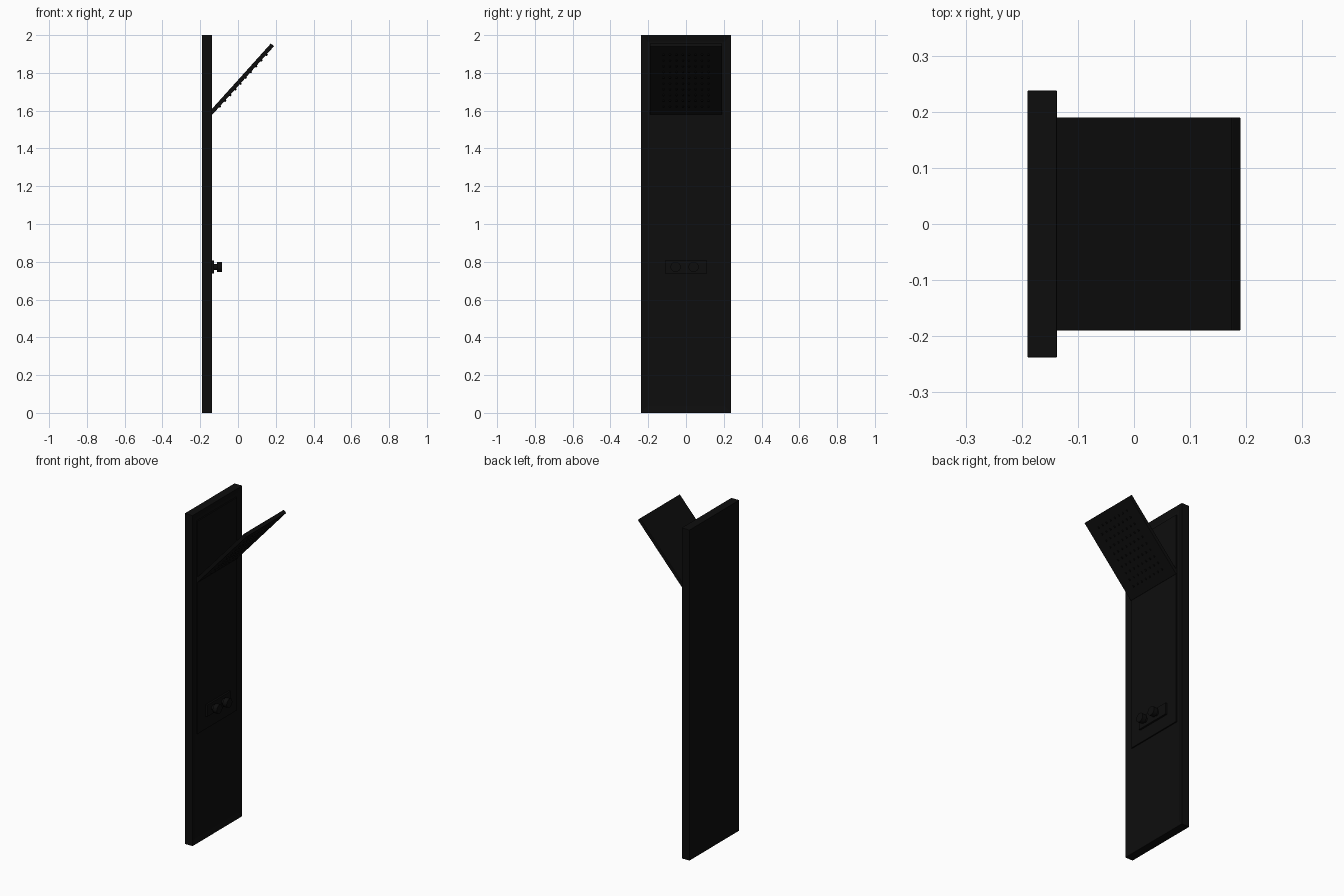
import bpy, bmesh, math
from mathutils import Matrix, Vector

cube = bpy.data.objects.get("Cube")
if cube:
    bpy.data.objects.remove(cube, do_unlink=True)

black = bpy.data.materials.new("satin_black")
black.use_nodes = True
black.diffuse_color = (0.004, 0.004, 0.004, 1)
black.node_tree.nodes["Principled BSDF"].inputs["Base Color"].default_value = (0.004, 0.004, 0.004, 1)


def finish(name, bm, bevel=0.0):
    mesh = bpy.data.meshes.new(name)
    bm.to_mesh(mesh)
    bm.free()
    mesh.materials.append(black)
    obj = bpy.data.objects.new(name, mesh)
    bpy.context.collection.objects.link(obj)
    if bevel:
        mod = obj.modifiers.new("soft_edges", "BEVEL")
        mod.width = bevel
        mod.segments = 2
    return obj


def add_box(bm, low, high):
    low, high = Vector(low), Vector(high)
    matrix = Matrix.Translation((low + high) / 2) @ Matrix.Diagonal((*(high - low), 1))
    return bmesh.ops.create_cube(bm, size=1, matrix=matrix)


def box(name, low, high, bevel=0.0):
    bm = bmesh.new()
    add_box(bm, low, high)
    return finish(name, bm, bevel)


def add_rod(bm, x0, x1, y, z, radius, sides):
    matrix = Matrix.Translation(((x0 + x1) / 2, y, z)) @ Matrix.Rotation(math.pi / 2, 4, "Y")
    bmesh.ops.create_cone(bm, cap_ends=True, segments=sides, radius1=radius,
                          radius2=radius, depth=x1 - x0, matrix=matrix)


# Tall wall column with a recessed face towards +x
FACE = -0.137
bm = bmesh.new()
add_box(bm, (-0.19, -0.238, 0), (FACE, 0.238, 2))
bm.normal_update()
face = [f for f in bm.faces if f.normal.x > 0.9]
bmesh.ops.inset_region(bm, faces=face, thickness=0.046)
bmesh.ops.translate(bm, verts=face[0].verts, vec=(-0.008, 0, 0))
finish("wall_column", bm, 0.002)

# Raised upper panel inside the recess
box("upper_panel", (-0.15, -0.188, 0.66), (FACE - 0.001, 0.188, 1.948), 0.001)

# Control plate and two knobs
box("control_plate", (-0.142, -0.112, 0.737), (-0.127, 0.112, 0.808), 0.002)
for side, y in (("right", -0.055), ("left", 0.04)):
    bm = bmesh.new()
    add_rod(bm, -0.13, -0.112, y, 0.773, 0.016, 24)
    add_rod(bm, -0.112, -0.085, y, 0.773, 0.027, 24)
    knob = finish(side + "_knob", bm)
    bpy.ops.object.select_all(action="DESELECT")
    knob.select_set(True)
    bpy.context.view_layer.objects.active = knob
    bpy.ops.object.shade_smooth_by_angle()

# Tilted shower head: modelled along +x, then turned upwards
LENGTH, HALF = 0.489, 0.011
tilt = Matrix.Translation((-0.145, 0, 1.585)) @ Matrix.Rotation(-math.radians(48), 4, "Y")
head = box("shower_head", (0, -0.19, -HALF), (LENGTH, 0.19, HALF), 0.002)
head.matrix_world = tilt

# Rows of short nozzles under the head
bm = bmesh.new()
for row in range(10):
    for col in range(8):
        x = 0.06 + row * 0.041
        y = (col - 3.5) * 0.034
        bmesh.ops.create_cone(bm, cap_ends=True, segments=10, radius1=0.005, radius2=0.006,
                              depth=0.008, matrix=Matrix.Translation((x, y, -HALF - 0.002)))
nozzles = finish("head_nozzles", bm)
nozzles.matrix_world = tilt
